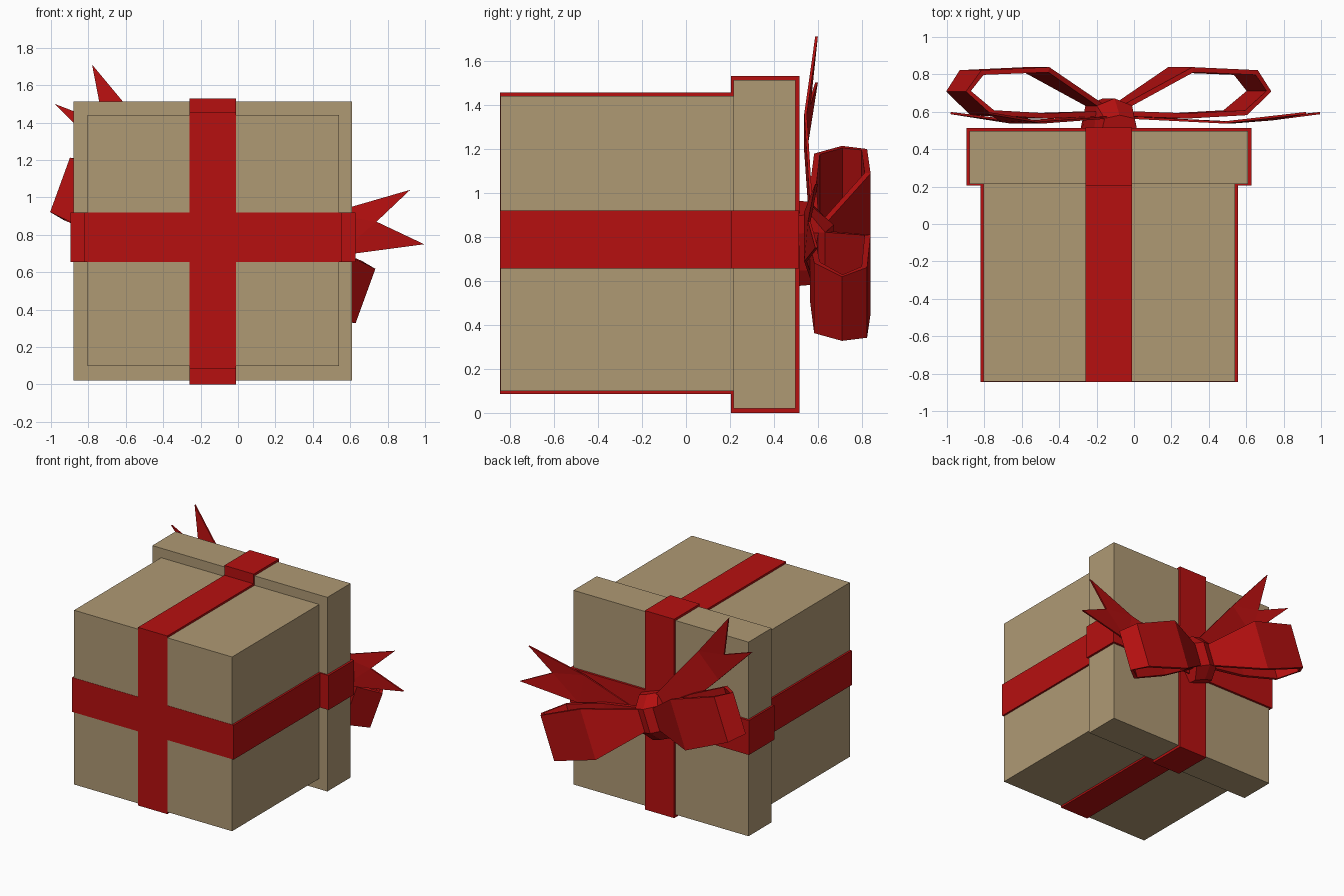
import bpy, bmesh, math
from mathutils import Vector

if "Cube" in bpy.data.objects:
    bpy.data.objects.remove(bpy.data.objects["Cube"])

def material(name, rgb):
    m = bpy.data.materials.new(name)
    m.diffuse_color = (*rgb, 1)
    m.use_nodes = True
    m.node_tree.nodes["Principled BSDF"].inputs["Base Color"].default_value = m.diffuse_color
    return m

CARD = material("tan_card", (0.43, 0.32, 0.175))
RED = material("red_ribbon", (0.47, 0.005, 0.005))

def make(name, verts, faces, mat, thickness=0):
    me = bpy.data.meshes.new(name)
    me.from_pydata(verts, [], faces)
    bm = bmesh.new()
    bm.from_mesh(me)
    bmesh.ops.recalc_face_normals(bm, faces=bm.faces)
    bm.to_mesh(me)
    bm.free()
    me.materials.append(mat)
    ob = bpy.data.objects.new(name, me)
    bpy.context.collection.objects.link(ob)
    if thickness:
        s = ob.modifiers.new("thickness", 'SOLIDIFY')
        s.thickness = thickness
        s.offset = 0
    return ob

def box(name, x0, x1, y0, y1, z0, z1, mat):
    v = [(x, y, z) for x in (x0, x1) for y in (y0, y1) for z in (z0, z1)]
    f = [(0, 1, 3, 2), (4, 6, 7, 5), (0, 4, 5, 1), (2, 3, 7, 6), (0, 2, 6, 4), (1, 5, 7, 3)]
    return make(name, v, f, mat)

# Cardboard box and lid (the gift lies on its side, lid towards +y)
box("box_body", -0.805, 0.54, -0.843, 0.25, 0.10, 1.44, CARD)
box("box_lid", -0.88, 0.61, 0.215, 0.497, 0.02, 1.513, CARD)

# Flat ribbon bands wrapping the body and the lid
box("body_ribbon_vertical", -0.26, -0.01, -0.845, 0.22, 0.085, 1.455, RED)
box("body_ribbon_horizontal", -0.82, 0.555, -0.845, 0.22, 0.655, 0.92, RED)
box("lid_ribbon_vertical", -0.26, -0.01, 0.205, 0.515, 0.0, 1.53, RED)
box("lid_ribbon_horizontal", -0.895, 0.627, 0.205, 0.514, 0.655, 0.92, RED)

# Bow: tilted in the lid plane around the knot
KX, KZ, TILT = -0.135, 0.77, math.radians(20)

def bow(u, y, v):
    c, s = math.cos(TILT), math.sin(TILT)
    return (KX + u * c + v * s, y, KZ - u * s + v * c)

# Loops: (distance from knot, y, half width) along the ribbon
loop = [(0.06, 0.59, 0.08), (0.40, 0.578, 0.14), (0.72, 0.595, 0.17), (0.855, 0.71, 0.155),
        (0.78, 0.81, 0.17), (0.41, 0.825, 0.19), (0.06, 0.625, 0.08)]
for name, side in (("bow_loop_right", 1), ("bow_loop_left", -1)):
    verts = [bow(side * u, y, side * k * w) for u, y, w in loop for k in (-1, 1)]
    faces = [(2*i, 2*i + 1, 2*i + 3, 2*i + 2) for i in range(len(loop) - 1)]
    make(name, verts, faces, RED, 0.028)

# Knot: faceted prism, pinched at both ends
verts = []
for v, su, depth in ((-0.17, 0.85, 0.07), (-0.09, 1, 0.16), (0.09, 1, 0.16), (0.17, 0.85, 0.07)):
    for u, d in ((-0.115, 0), (-0.10, 0.75), (0, 1), (0.10, 0.75), (0.115, 0)):
        verts.append(bow(u * su, 0.512 + depth * d, v))
faces = [(5*r + i, 5*r + (i + 1) % 5, 5*r + 5 + (i + 1) % 5, 5*r + 5 + i)
         for r in range(3) for i in range(5)]
faces += [tuple(range(5)), tuple(range(15, 20))]
make("bow_knot", verts, faces, RED)

# Tails: start edge, middle edge, then two tips with a notch between
def tail(name, start, tips, notch):
    a, b = (Vector((x, 0.57, z)) for x, z in start)
    p, q = (Vector((x, 0.593, z)) for x, z in tips)
    n = Vector((notch[0], 0.56, notch[1]))
    m1, m2 = a.lerp(p, 0.55), b.lerp(q, 0.55)
    m1.y = m2.y = 0.543
    make(name, [a, b, m1, m2, p, q, n],
         [(0, 1, 3, 2), (2, 3, 6), (2, 6, 4), (3, 5, 6)], RED, 0.012)

tail("bow_tail_right", ((-0.05, 0.76), (-0.05, 0.61)), ((0.92, 1.04), (0.995, 0.75)), (0.74, 0.87))
tail("bow_tail_left", ((-0.13, 0.93), (-0.27, 0.80)), ((-0.78, 1.71), (-0.98, 1.50)), (-0.72, 1.40))
